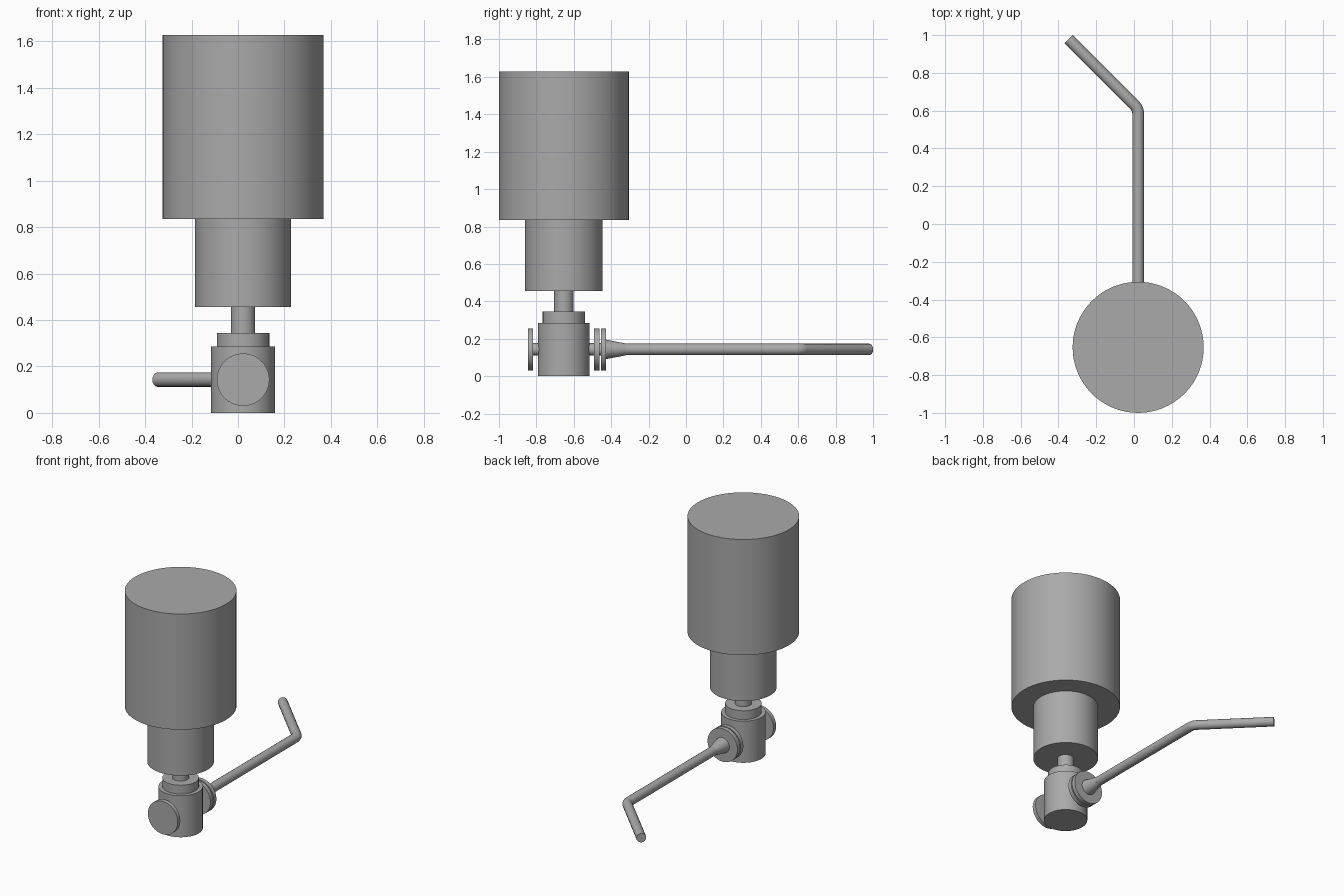
import bpy
import math
from mathutils import Vector

cube = bpy.data.objects.get("Cube")
if cube:
    bpy.data.objects.remove(cube, do_unlink=True)

AXIS_X, AXIS_Y, PIPE_Z = 0.022, -0.653, 0.143

grey = bpy.data.materials.new("plain grey")
grey.use_nodes = True
grey.diffuse_color = (0.4, 0.4, 0.4, 1)
grey.node_tree.nodes["Principled BSDF"].inputs["Base Color"].default_value = grey.diffuse_color


def finish(name):
    """Name, colour and smooth the active object."""
    obj = bpy.context.object
    obj.name = name
    obj.data.materials.clear()
    obj.data.materials.append(grey)
    bpy.ops.object.shade_smooth_by_angle(angle=math.radians(30))
    return obj


def upright(name, radius, bottom, top):
    bpy.ops.mesh.primitive_cylinder_add(
        vertices=64, radius=radius, depth=top - bottom,
        location=(AXIS_X, AXIS_Y, (bottom + top) / 2))
    finish(name)


def along_y(name, r_front, r_back, front, back):
    bpy.ops.mesh.primitive_cone_add(
        vertices=64, radius1=r_front, radius2=r_back, depth=back - front,
        location=(AXIS_X, (front + back) / 2, PIPE_Z),
        rotation=(-math.pi / 2, 0, 0))
    finish(name)


# Vertical stack
upright("valve_body", 0.138, 0, 0.285)
upright("bonnet", 0.113, 0.285, 0.345)
upright("stem", 0.052, 0.345, 0.455)
upright("lower_actuator", 0.207, 0.455, 0.835)
upright("upper_actuator", 0.347, 0.835, 1.628)

# Horizontal ports, flanges and reducer
along_y("port_neck", 0.033, 0.033, -0.82, -0.43)
along_y("front_flange", 0.113, 0.113, -0.846, -0.818)
along_y("back_flange", 0.113, 0.113, -0.491, -0.463)
along_y("pipe_flange", 0.113, 0.113, -0.455, -0.427)
along_y("reducer", 0.052, 0.031, -0.427, -0.32)

# Bent pipe: straight run, short rounded elbow, angled run
corner = Vector((AXIS_X, 0.61, PIPE_Z))
end = Vector((-0.347, 0.979, PIPE_Z))
turn = math.radians(45)
bend_radius = 0.06
setback = bend_radius * math.tan(turn / 2)
path = [Vector((AXIS_X, -0.32, PIPE_Z))]
for i in range(9):
    a = turn * i / 8
    path.append(corner + Vector((bend_radius * (math.cos(a) - 1),
                                 bend_radius * math.sin(a) - setback, 0)))
path.append(end)

curve = bpy.data.curves.new("pipe", "CURVE")
curve.dimensions = "3D"
curve.bevel_depth = 0.031
curve.bevel_resolution = 6
curve.use_fill_caps = True
spline = curve.splines.new("POLY")
spline.points.add(len(path) - 1)
for point, co in zip(spline.points, path):
    point.co = (*co, 1)
pipe = bpy.data.objects.new("pipe", curve)
bpy.context.collection.objects.link(pipe)
bpy.ops.object.select_all(action="DESELECT")
bpy.context.view_layer.objects.active = pipe
pipe.select_set(True)
bpy.ops.object.convert(target="MESH")
finish("bent_pipe")
